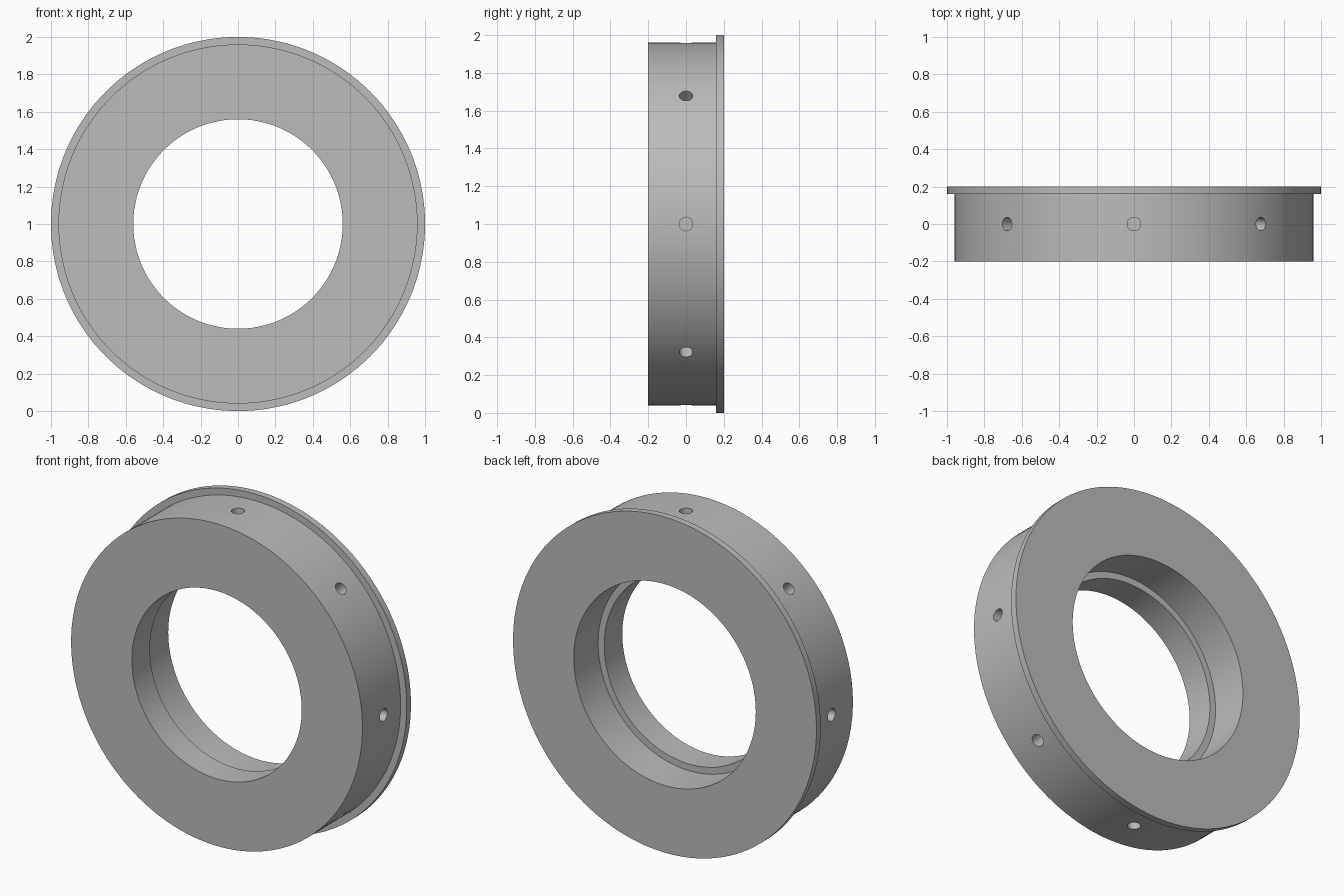
import bpy
import bmesh
import math
from mathutils import Matrix, Vector

cube = bpy.data.objects.get("Cube")
if cube:
    bpy.data.objects.remove(cube, do_unlink=True)

SEGMENTS = 144
CENTRE = Vector((0, 0, 1))
BODY_R, FLANGE_R = 0.96, 1.0
FRONT_BORE_R, BACK_BORE_R = 0.56, 0.6
FRONT_Y, STEP_Y, FLANGE_Y, BACK_Y = -0.2, -0.03, 0.16, 0.2
HOLE_R, HOLE_DEPTH, HOLE_COUNT = 0.036, 0.12, 8


def make_material(name, color):
    mat = bpy.data.materials.new(name)
    mat.use_nodes = True
    mat.diffuse_color = color
    mat.node_tree.nodes["Principled BSDF"].inputs["Base Color"].default_value = color
    return mat


def make_object(name, bm):
    bmesh.ops.recalc_face_normals(bm, faces=bm.faces)
    mesh = bpy.data.meshes.new(name)
    bm.to_mesh(mesh)
    bm.free()
    obj = bpy.data.objects.new(name, mesh)
    bpy.context.collection.objects.link(obj)
    return obj


# Flanged ring with a stepped bore, turned from its cross-section
profile = [
    (FRONT_BORE_R, FRONT_Y), (BODY_R, FRONT_Y), (BODY_R, FLANGE_Y),
    (FLANGE_R, FLANGE_Y), (FLANGE_R, BACK_Y), (BACK_BORE_R, BACK_Y),
    (BACK_BORE_R, STEP_Y), (FRONT_BORE_R, STEP_Y),
]
bm = bmesh.new()
verts = [bm.verts.new((r, y, 1)) for r, y in profile]
edges = [bm.edges.new((v, verts[i - 1])) for i, v in enumerate(verts)]
bmesh.ops.spin(bm, geom=verts + edges, cent=CENTRE, axis=(0, 1, 0),
               angle=math.tau, steps=SEGMENTS)
bmesh.ops.remove_doubles(bm, verts=bm.verts, dist=0.0001)
ring = make_object("flanged_ring", bm)
ring.data.materials.append(make_material("plain grey", (0.5, 0.5, 0.5, 1)))

# Cutter for the blind radial holes around the rim
bm = bmesh.new()
for i in range(HOLE_COUNT):
    turn = Matrix.Rotation(math.tau * i / HOLE_COUNT, 4, 'Y')
    out = Matrix.Translation((0, 0, BODY_R))
    bmesh.ops.create_cone(bm, cap_ends=True, segments=32, radius1=HOLE_R,
                          radius2=HOLE_R, depth=2 * HOLE_DEPTH,
                          matrix=Matrix.Translation(CENTRE) @ turn @ out)
cutter = make_object("hole_cutter", bm)
cutter.hide_render = True

# Drill the holes, then discard the cutter
drill = ring.modifiers.new("radial_holes", 'BOOLEAN')
drill.operation = 'DIFFERENCE'
drill.solver = 'EXACT'
drill.object = cutter
bpy.ops.object.select_all(action='DESELECT')
bpy.context.view_layer.objects.active = ring
ring.select_set(True)
bpy.ops.object.modifier_apply(modifier=drill.name)
bpy.data.objects.remove(cutter, do_unlink=True)

bpy.ops.object.shade_smooth_by_angle(angle=math.radians(30))
